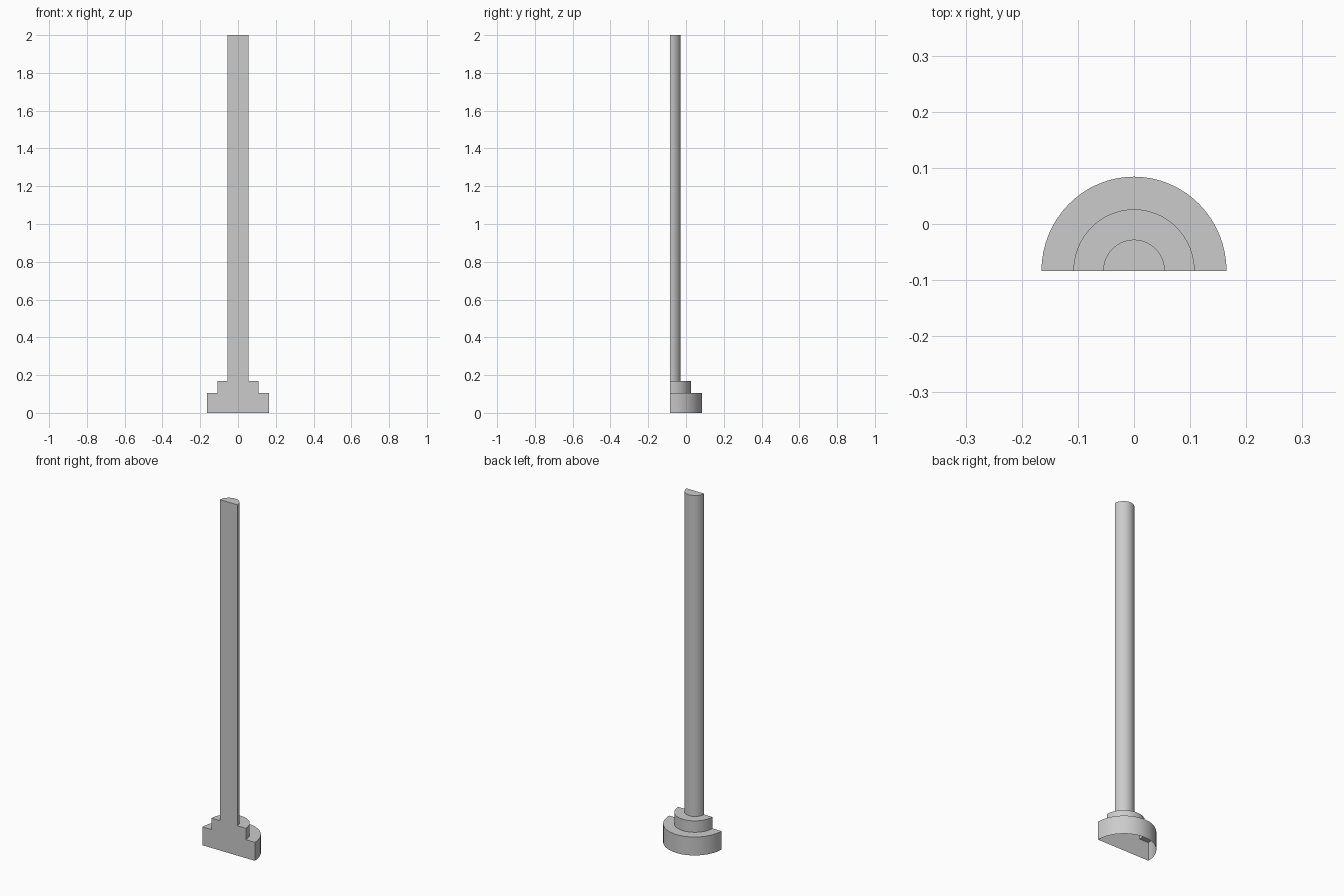
import bpy, bmesh, math

if "Cube" in bpy.data.objects:
    bpy.data.objects.remove(bpy.data.objects["Cube"])

FRONT_Y = -0.084
DEPTH_SCALE = 1.02
SEGMENTS = 32

# Stepped outline (radius, height): plinth, collar, shaft, flat top
profile = [(0.165, 0.0), (0.165, 0.105), (0.108, 0.105), (0.108, 0.17),
           (0.055, 0.17), (0.055, 2.0)]

bm = bmesh.new()

# Sweep the outline through half a turn
columns = []
for i in range(SEGMENTS + 1):
    a = math.pi * i / SEGMENTS
    columns.append([bm.verts.new((r * math.cos(a),
                                  FRONT_Y + DEPTH_SCALE * r * math.sin(a), z))
                    for r, z in profile])
for a, b in zip(columns, columns[1:]):
    for j in range(len(profile) - 1):
        bm.faces.new((a[j], b[j], b[j + 1], a[j + 1]))

# Flat top of the shaft and flat front; the underside stays open
bm.faces.new([c[-1] for c in columns])
bm.faces.new(columns[-1] + columns[0][::-1])
bmesh.ops.recalc_face_normals(bm, faces=bm.faces[:])

mesh = bpy.data.meshes.new("half_column")
bm.to_mesh(mesh)
bm.free()
column = bpy.data.objects.new("half_column", mesh)
bpy.context.collection.objects.link(column)

# Smooth round sides with crisp steps
bpy.context.view_layer.objects.active = column
column.select_set(True)
bpy.ops.object.shade_smooth_by_angle(angle=math.radians(30))
